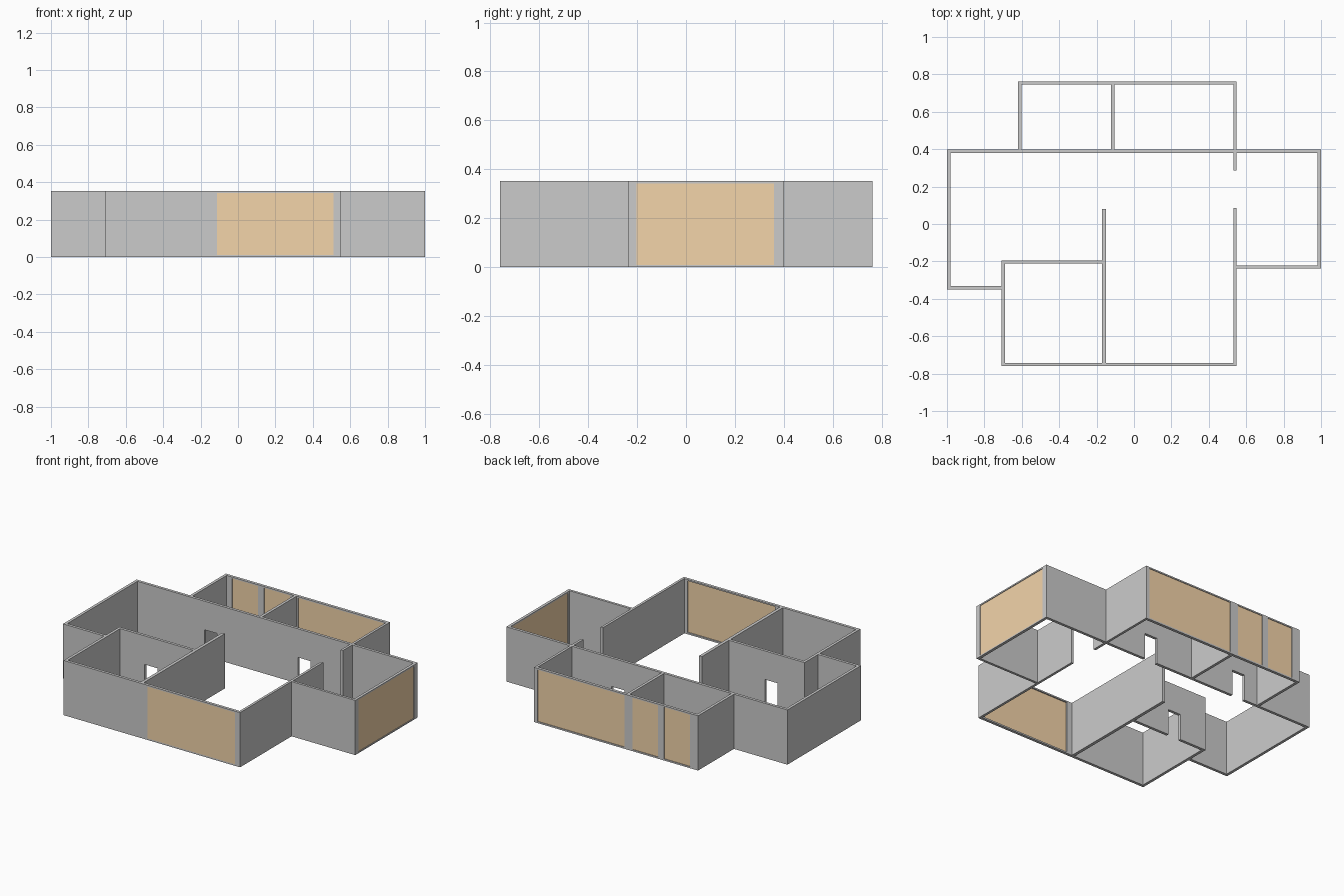
import bpy, bmesh, math

if "Cube" in bpy.data.objects:
    bpy.data.objects.remove(bpy.data.objects["Cube"])

H = 0.352  # wall height


def inside(p, b):
    return all(b[i] < p[i] < b[i + 3] for i in range(3))


def solid_mesh(name, solids, holes):
    """Clean union of boxes minus hole boxes (x0,y0,z0,x1,y1,z1)."""
    boxes = solids + holes
    cuts = [sorted({round(b[i + k], 4) for b in boxes for k in (0, 3)}) for i in range(3)]
    n = [len(c) - 1 for c in cuts]
    filled = set()
    for i in range(n[0]):
        for j in range(n[1]):
            for k in range(n[2]):
                p = [(cuts[a][q] + cuts[a][q + 1]) / 2 for a, q in enumerate((i, j, k))]
                if any(inside(p, b) for b in solids) and not any(inside(p, b) for b in holes):
                    filled.add((i, j, k))
    bm = bmesh.new()
    verts = {}

    def vert(key):
        if key not in verts:
            verts[key] = bm.verts.new([cuts[a][key[a]] for a in range(3)])
        return verts[key]

    for c in filled:
        for a in range(3):
            u, v = (a + 1) % 3, (a + 2) % 3
            for side in (0, 1):
                nb = list(c)
                nb[a] += 2 * side - 1
                if tuple(nb) in filled:
                    continue
                loop = []
                for du, dv in ((0, 0), (1, 0), (1, 1), (0, 1)):
                    key = list(c)
                    key[a] += side
                    key[u] += du
                    key[v] += dv
                    loop.append(vert(tuple(key)))
                bm.faces.new(loop if side else loop[::-1])
    bmesh.ops.dissolve_limit(bm, angle_limit=math.radians(1), verts=bm.verts[:], edges=bm.edges[:])
    mesh = bpy.data.meshes.new(name)
    bm.to_mesh(mesh)
    bm.free()
    ob = bpy.data.objects.new(name, mesh)
    bpy.context.collection.objects.link(ob)
    return ob


# Wall footprints: x0, x1, y0, y1
plan = [
    (-1.0, 1.0, 0.38, 0.398),         # long middle wall
    (-0.62, 0.547, 0.745, 0.763),     # back wall
    (-0.62, -0.602, 0.38, 0.763),     # back rooms, left side
    (-0.122, -0.104, 0.38, 0.763),    # back rooms, divider
    (0.531, 0.547, 0.285, 0.763),     # back rooms, right side and stub
    (-1.0, -0.982, -0.349, 0.398),    # left wall
    (-1.0, -0.69, -0.349, -0.331),    # left room front
    (-0.708, -0.69, -0.76, -0.194),   # front room left
    (-0.708, -0.15, -0.212, -0.194),  # front room back
    (-0.17, -0.15, -0.76, 0.08),      # front rooms divider
    (-0.708, 0.547, -0.76, -0.742),   # front wall
    (0.531, 0.547, -0.76, 0.085),     # main room right
    (0.531, 1.0, -0.237, -0.221),     # right room front
    (0.982, 1.0, -0.237, 0.398),      # right wall
]
walls = [(x0, y0, 0.0, x1, y1, H) for x0, x1, y0, y1 in plan]

# Doorways: x range and wall y range
doors = [(x, y, -0.01, x + 0.09, y + 0.05, 0.168)
         for x, y in ((0.16, 0.365), (-0.505, 0.365), (-0.515, -0.228))]

# Window openings: four through the outer walls
windows = {
    "front_window": (-0.112, -0.78, 0.01, 0.51, -0.73, 0.343),
    "right_window": (0.97, -0.203, 0.008, 1.02, 0.36, 0.343),
    "back_window_large": (-0.095, 0.735, 0.01, 0.522, 0.78, 0.343),
    "back_window_small_1": (-0.336, 0.735, 0.01, -0.152, 0.78, 0.343),
    "back_window_small_2": (-0.563, 0.735, 0.01, -0.379, 0.78, 0.343),
}
solid_mesh("walls", walls, doors + list(windows.values()))

# Window panes, thin sheets set in the openings (front one flush outside)
amber = bpy.data.materials.new("amber_pane")
amber.diffuse_color = (0.9, 0.66, 0.4, 1)
amber.use_nodes = True
amber.node_tree.nodes["Principled BSDF"].inputs["Base Color"].default_value = amber.diffuse_color
for name, (x0, y0, z0, x1, y1, z1) in windows.items():
    if name == "front_window":
        y0, y1 = -0.76, -0.75
    elif name == "right_window":
        x0, x1 = 0.986, 0.996
    else:
        y0, y1 = 0.749, 0.759
    pane = solid_mesh(name, [(x0, y0, z0, x1, y1, z1)], [])
    pane.data.materials.append(amber)
